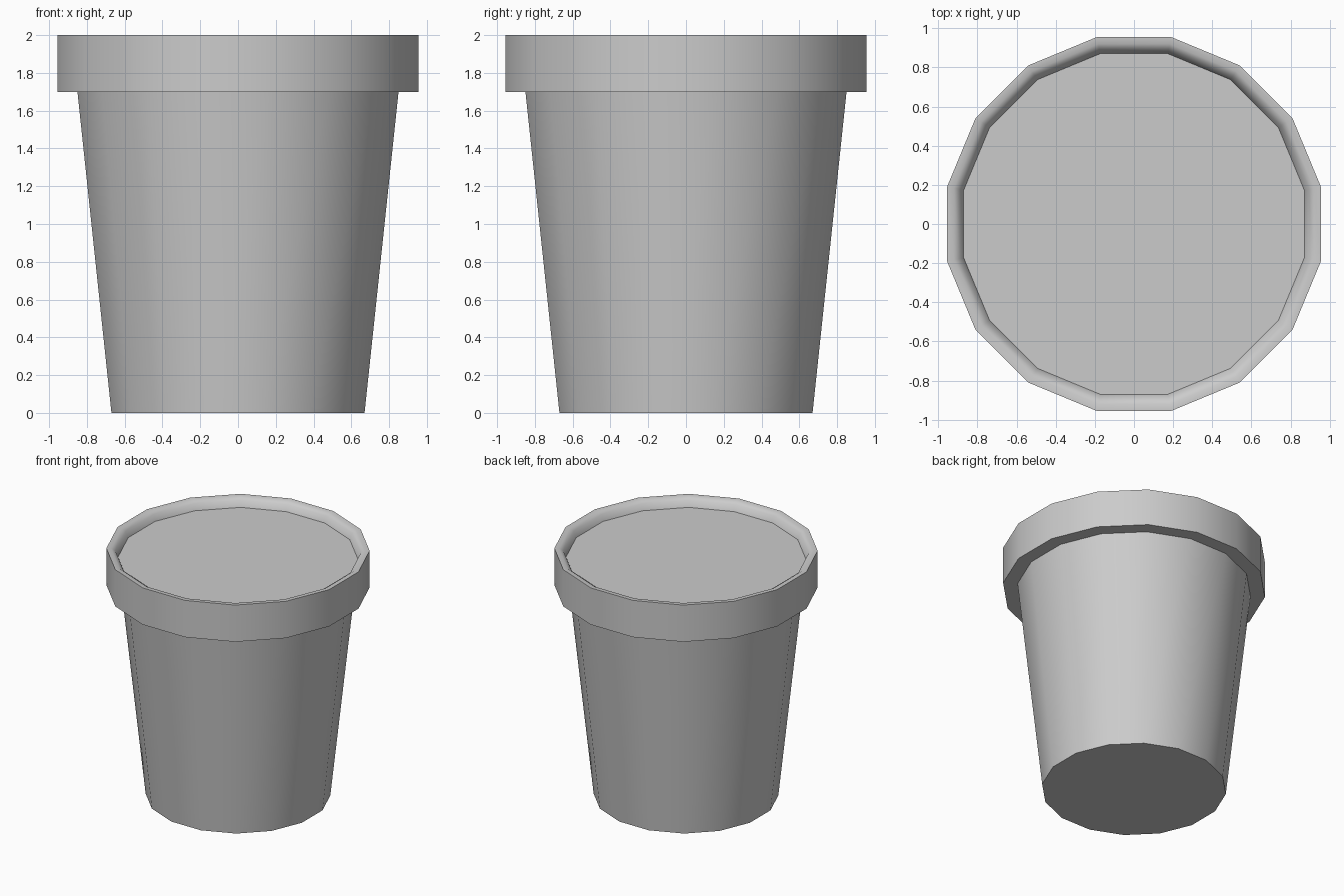
import bpy, bmesh, math

SIDES = 16
cube = bpy.data.objects.get("Cube")
if cube:
    bpy.data.objects.remove(cube, do_unlink=True)

# Plain grey
grey = bpy.data.materials.new("light_grey")
grey.use_nodes = True
colour = (0.6, 0.6, 0.6, 1)
grey.diffuse_color = colour
grey.node_tree.nodes["Principled BSDF"].inputs["Base Color"].default_value = colour


def lathe(name, profile, cap_first=False, cap_last=False):
    """Turn (flat radius, height) points, listed bottom to top, into a faceted part."""
    bm = bmesh.new()
    rings = []
    for flat, z in profile:
        r = flat / math.cos(math.pi / SIDES)
        angles = [(i + 0.5) * math.tau / SIDES for i in range(SIDES)]
        rings.append([bm.verts.new((r * math.cos(a), r * math.sin(a), z)) for a in angles])
    for low, high in zip(rings, rings[1:]):
        for i in range(SIDES):
            j = (i + 1) % SIDES
            bm.faces.new((low[i], low[j], high[j], high[i]))
    if cap_first:
        bm.faces.new(rings[0][::-1])
    if cap_last:
        bm.faces.new(rings[-1])
    mesh = bpy.data.meshes.new(name)
    bm.to_mesh(mesh)
    bm.free()
    mesh.materials.append(grey)
    obj = bpy.data.objects.new(name, mesh)
    bpy.context.collection.objects.link(obj)
    bpy.ops.object.select_all(action='DESELECT')
    obj.select_set(True)
    bpy.context.view_layer.objects.active = obj
    bpy.ops.object.shade_smooth_by_angle(angle=math.radians(60))
    return obj


# Tapered tub with a flat base
lathe("tub", [(0.67, 0), (0.85, 1.7)], cap_first=True)

# Lid: underside, outer band, rounded lip and sunken top
lathe("lid", [(0.85, 1.7), (0.955, 1.7), (0.955, 2), (0.92, 2),
              (0.89, 1.98), (0.87, 1.93)], cap_last=True)
